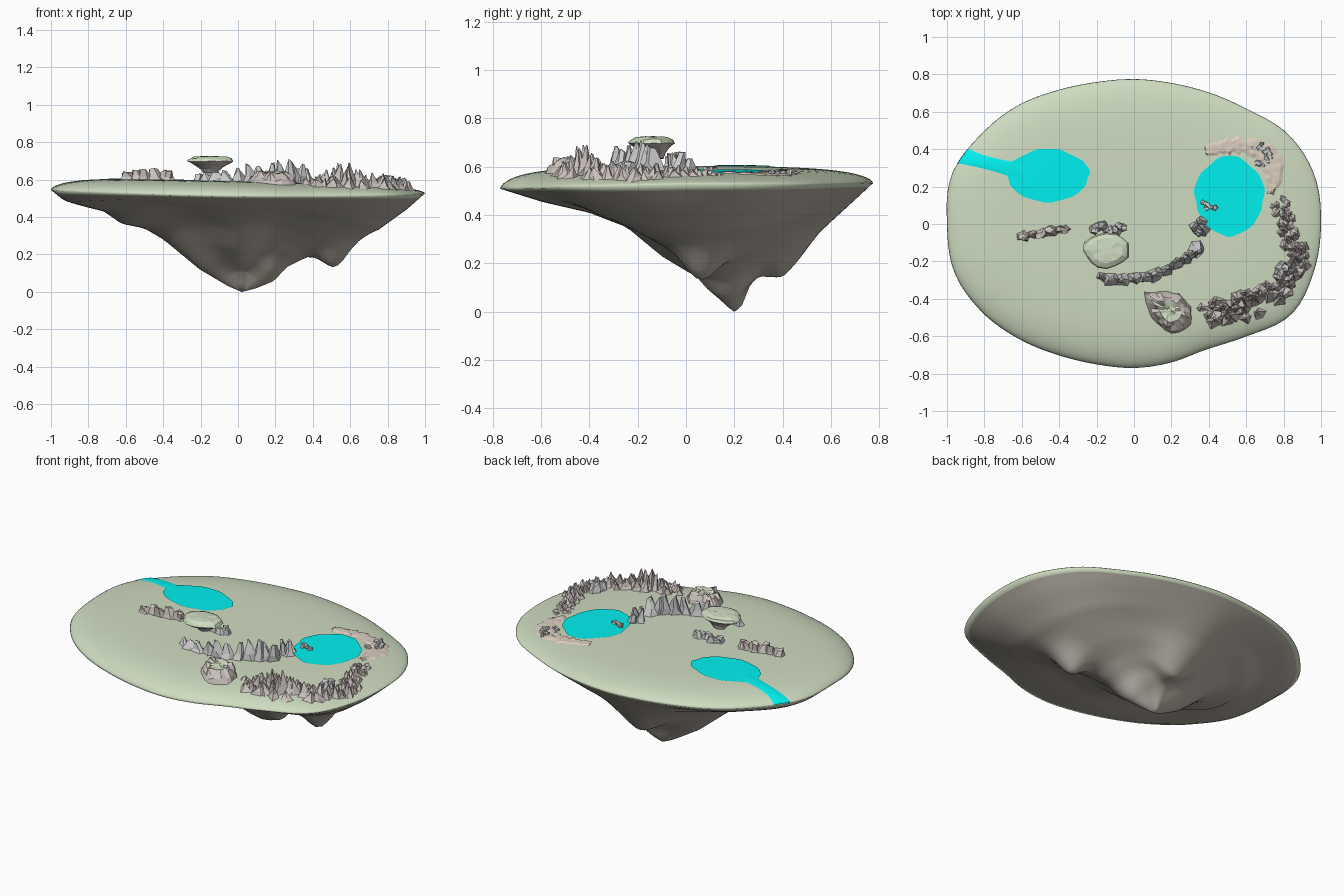
import bpy, bmesh, math, random
from mathutils import Vector

if "Cube" in bpy.data.objects:
    bpy.data.objects.remove(bpy.data.objects["Cube"])

random.seed(7)
TAU = 2 * math.pi


def mat(name, r, g, b):
    m = bpy.data.materials.new(name)
    m.diffuse_color = (r, g, b, 1)
    m.use_nodes = True
    m.node_tree.nodes["Principled BSDF"].inputs["Base Color"].default_value = m.diffuse_color
    return m


GRASS = mat("grass", .62, .71, .53)
EARTH = mat("earth", .49, .45, .39)
WATER = mat("water", .0, .88, .87)
GREY = mat("grey_rock", .54, .54, .56)
BROWN = mat("brown_rock", .60, .54, .51)
SAND = mat("sand", .70, .61, .52)

# Island outline: radius every 15 degrees
RIM = [1.0, 1.0, .955, .865, .81, .78, .775, .785, .825, .89, .95, 1.01,
       1.0, .995, .94, .87, .81, .777, .77, .767, .775, .85, .97, .995]


def cat(a, b, c, d, u):
    return b + .5 * u * (c - a + u * (2 * a - 5 * b + 4 * c - d + u * (3 * (b - c) + d - a)))


def rim_r(a):
    f = (a % TAU) / TAU * 24
    i = int(f)
    return cat(*[RIM[(i + k) % 24] for k in (-1, 0, 1, 2)], f - i)


def rim_z(a):
    return .537 - .01 * math.cos(a) + .012 * math.sin(a) - .016 * abs(math.sin(a))


def project(x, y, off=0):
    """Point on the island's top surface under (x, y)."""
    a, r = math.atan2(y, x), math.hypot(x, y)
    R = rim_r(a)
    r = min(r, R)
    x, y = r * math.cos(a), r * math.sin(a)
    z0 = rim_z(a)
    z = z0 + (.592 - .022 * x - z0) * max(0, 1 - (r / R) ** 6) ** .6
    return Vector((x, y, z + off))


def lerp(table, t):
    for (t0, z0), (t1, z1) in zip(table, table[1:]):
        if t <= t1:
            return z0 + (z1 - z0) * (t - t0) / (t1 - t0)
    return table[-1][1]


# Underside profiles from the lowest tip (t=0) to the rim (t=1)
LEFT = [(0, 0), (.07, .03), (.22, .12), (.41, .28), (.51, .34), (.63, .365), (.72, .43), (.85, .465), (.93, .49), (1, .55)]
RIGHT = [(0, 0), (.08, .02), (.18, .06), (.24, .13), (.36, .19), (.5, .23), (.6, .27), (.75, .34), (.9, .45), (1, .54)]
FRONT = [(0, 0), (.05, .04), (.085, .11), (.2, .165), (.31, .23), (.46, .35), (.62, .41), (.82, .455), (1, .51)]
BACK = [(0, 0), (.05, .02), (.12, .12), (.18, .155), (.35, .175), (.49, .25), (.61, .325), (.78, .41), (1, .52)]


def under(a, t):
    R, c, s = rim_r(a), math.cos(a), math.sin(a)
    x = .02 + (R * c - .02) * t
    y = .2 + (R * s - .2) * t
    z = lerp(RIGHT if c > 0 else LEFT, t) * c * c + lerp(BACK if s > 0 else FRONT, t) * s * s
    z += t ** 3 * (rim_z(a) - (.54 if c > 0 else .55) * c * c - (.52 if s > 0 else .51) * s * s)
    z += .05 * math.sin(2 * a) ** 2 * math.sin(math.pi * t)
    z -= .10 * math.exp(-((x - .52) ** 2 + (y - .06) ** 2) / .008)    # right tip
    z -= .035 * math.exp(-((x - .06) ** 2 + (y - .41) ** 2) / .01)    # back tip
    return Vector((x, y, z))


def finish(bm, name, mats, smooth=False):
    bmesh.ops.recalc_face_normals(bm, faces=bm.faces)
    me = bpy.data.meshes.new(name)
    bm.to_mesh(me)
    bm.free()
    ob = bpy.data.objects.new(name, me)
    bpy.context.collection.objects.link(ob)
    for m in mats:
        me.materials.append(m)
    for p in me.polygons:
        p.use_smooth = smooth
    return ob


def skin(bm, rings, closed=True, mat_of=lambda i: 0):
    """Join successive point rows with quads."""
    rows = [[bm.verts.new(p) for p in r] for r in rings]
    for i, (p, q) in enumerate(zip(rows, rows[1:])):
        n = len(p)
        for k in range(n if closed else n - 1):
            j = (k + 1) % n
            bm.faces.new((p[k], p[j], q[j], q[k])).material_index = mat_of(i)
    return rows


# Island body
N, M = 112, 24
angs = [TAU * k / N for k in range(N)]
rings = [[project(rim_r(a) * t * math.cos(a), rim_r(a) * t * math.sin(a)) for a in angs]
         for t in [(1 - (1 - i / M) ** 1.6) for i in range(1, M + 1)]]
rings += [[under(a, 1 - i / 36) for a in angs] for i in range(1, 36)]
bm = bmesh.new()
rows = skin(bm, rings, mat_of=lambda i: 0 if i < M else 1)
for row, tip, mi in ((rows[0], project(0, 0), 0), (rows[-1], under(0, 0), 1)):
    v = bm.verts.new(tip)
    for k in range(N):
        bm.faces.new((row[k], row[(k + 1) % N], v)).material_index = mi
finish(bm, "island", [GRASS, EARTH], True)


# Ponds: wavy discs draped on the surface
def pond(name, cx, cy, rx, ry):
    bm = bmesh.new()
    rg = []
    for t in [.02, .2, .4, .6, .8, 1]:
        rg.append([project(cx + rx * t * math.cos(a) * (1 + .03 * math.sin(5 * a) + .015 * math.sin(13 * a)),
                           cy + ry * t * math.sin(a) * (1 + .03 * math.cos(4 * a) + .015 * math.sin(11 * a)), .004)
                   for a in [TAU * k / 60 for k in range(60)]])
    bm.faces.new(skin(bm, rg)[0])
    finish(bm, name, [WATER], True)


pond("left_pond", -.46, .26, .22, .14)
pond("right_pond", .51, .15, .185, .21)


def along(pts, u):
    """Smooth point on a path, u from 0 to 1; works on any tuple size."""
    f = min(u, .9999) * (len(pts) - 1)
    i = int(f)
    g = [pts[min(max(i + k, 0), len(pts) - 1)] for k in (-1, 0, 1, 2)]
    return [cat(*c, f - i) for c in zip(*g)]


# Draped ribbons: path points are (x, y, half width)
def ribbon(name, pts, m, off, wob=0.0):
    bm = bmesh.new()
    rg = []
    for i in range(31):
        x, y, w = along(pts, i / 30)
        x2, y2, _ = along(pts, min(1, i / 30 + .02))
        x1, y1, _ = along(pts, max(0, i / 30 - .02))
        d = Vector((x2 - x1, y2 - y1)).normalized()
        w *= 1 + random.uniform(-wob, wob)
        rg.append([project(x - d.y * w * s, y + d.x * w * s, off * random.uniform(1 - wob, 1 + wob) if abs(s) < 1 else off * .4)
                   for s in (-1, -.6, -.2, .2, .6, 1)])
    skin(bm, rg, closed=False)
    finish(bm, name, [m], wob == 0)


ribbon("stream", [(-.6, .28, .045), (-.74, .315, .035), (-.85, .345, .038), (-.97, .385, .055)], WATER, .005)
ribbon("sand_bank", [(.38, .39, .02), (.47, .41, .04), (.58, .42, .045), (.7, .38, .06),
                     (.75, .28, .05), (.73, .16, .015)], SAND, .009, .3)


# Faceted rocks
def rock(bm, x, y, r, h, tip=.4, ang=0, stretch=1.0, sides=5):
    rg = []
    lean = Vector((random.uniform(-.4, .4) * r, random.uniform(-.4, .4) * r))
    base = project(x, y, -.012)
    for lv, sc in ((0, 1), (.45, .35 + .55 * math.sqrt(tip)), (1, tip)):
        row = []
        for k in range(sides):
            a = TAU * k / sides + random.uniform(-.35, .35)
            q = r * sc * random.uniform(.75, 1.2)
            px, py = q * stretch * math.cos(a), q * math.sin(a)
            z = (h + .012) * lv * (random.uniform(.72, 1) if lv else 1)
            row.append(base + Vector((px * math.cos(ang) - py * math.sin(ang) + lean.x * lv,
                                      px * math.sin(ang) + py * math.cos(ang) + lean.y * lv, z)))
        rg.append(row)
    rows = skin(bm, rg)
    top = bm.verts.new(sum((v.co for v in rows[-1]), Vector()) / sides + Vector((0, 0, h * .05)))
    for k in range(sides):
        bm.faces.new((rows[-1][k], rows[-1][(k + 1) % sides], top))


# Ridges: path points are (x, y, height); count rocks spread over a width
def ridge(name, pts, m, count, r, spread=0.0, tip=.4, stretch=1.2):
    bm = bmesh.new()
    for i in range(count):
        u = (i + .5) / count
        x, y, h = along(pts, u)
        x2, y2, _ = along(pts, min(1, u + .03))
        d = math.atan2(y2 - y, x2 - x)
        s = random.uniform(-1, 1)
        rock(bm, x - math.sin(d) * s * spread, y + math.cos(d) * s * spread,
             r * random.uniform(.8, 1.2), h * (1 - .55 * abs(s) * (spread > 0)) * random.uniform(.85, 1.08),
             tip, d, stretch)
    finish(bm, name, [m])


ridge("left_ridge", [(-.61, -.07, .05), (-.52, -.055, .06), (-.42, -.035, .06), (-.36, -.025, .045)],
      BROWN, 6, .032, 0, .5, 1.5)
ridge("middle_ridge", [(-.19, -.28, .045), (-.1, -.3, .06), (.02, -.29, .085), (.12, -.27, .11),
                       (.22, -.22, .13), (.3, -.17, .12), (.34, -.12, .10)], GREY, 11, .042, 0, .25, 1.3)
ridge("pond_side_stone", [(.32, -.01, .10), (.36, -.04, .08), (.36, .02, .06)], GREY, 4, .045, 0, .3, 1)
ridge("pond_stones", [(.375, .12, .025), (.4, .09, .03), (.44, .085, .02)], GREY, 8, .018, .012, .6, 1)
ridge("stones_below_plateau", [(-.22, -.03, .05), (-.17, -.025, .065), (-.1, -.02, .07), (-.06, -.005, .06)],
      GREY, 8, .035, .012, .45, 1.1)
ridge("front_right_ridge", [(.4, -.49, .05), (.48, -.45, .10), (.57, -.44, .14), (.66, -.42, .12), (.76, -.37, .08)],
      BROWN, 46, .042, .06, .1)
ridge("right_ridge", [(.77, -.36, .08), (.86, -.26, .075), (.88, -.16, .07), (.83, -.07, .06), (.8, .03, .04), (.77, .12, .02)],
      BROWN, 46, .036, .045, .15)
ridge("right_grey_stone", [(.76, -.28, .05), (.79, -.25, .07), (.79, -.22, .06)], GREY, 4, .042, 0, .5, 1)
ridge("back_grey_stones", [(.64, .4, .025), (.69, .42, .03), (.7, .35, .03), (.68, .32, .02), (.72, .38, .03)],
      GREY, 16, .022, .025, .6, 1)

# Grassy rock mound at the front
OUT = [(.05, -.36), (.14, -.36), (.24, -.37), (.30, -.44), (.31, -.54), (.2, -.59), (.12, -.53), (.07, -.45)]
bm = bmesh.new()
rg = []
for t, h, j in ((1, -.005, .1), (.88, .025, .12), (.7, .05, .15), (.5, .055, .08), (.25, .052, .03), (.04, .052, 0)):
    row = []
    for k in range(24):
        x, y = along(OUT + OUT[:1], k / 24)
        q = t * random.uniform(1 - .7 * j, 1 + .5 * j)
        row.append(project(.19 + (x - .19) * q, -.46 + (y + .46) * q, h * random.uniform(1 - 3 * j, 1 + 2 * j)))
    rg.append(row)
bm.faces.new(skin(bm, rg, mat_of=lambda i: 0 if i < 3 else 1)[-1]).material_index = 1
finish(bm, "front_mound", [BROWN, GRASS])

# Floating plateau: grass cap over a tapering rock stem
bm = bmesh.new()
wob = [random.uniform(.92, 1.08) for _ in range(16)]
rg = [[Vector((-.145 + .125 * t * w * math.cos(TAU * k / 16), -.14 + .1 * t * w * math.sin(TAU * k / 16) + dy,
               z + random.uniform(-.003, .003))) for k, w in enumerate(wob)]
      for t, z, dy in ((.25, .724, 0), (.7, .722, 0), (.92, .712, 0), (1, .698, 0), (.85, .688, 0),
                       (.6, .672, .01), (.42, .655, .015), (.3, .635, .02))]
rows = skin(bm, rg, mat_of=lambda i: 0 if i < 3 else 1)
bm.faces.new(rows[0])
bm.faces.new(rows[-1]).material_index = 1
finish(bm, "floating_plateau", [GRASS, BROWN])
